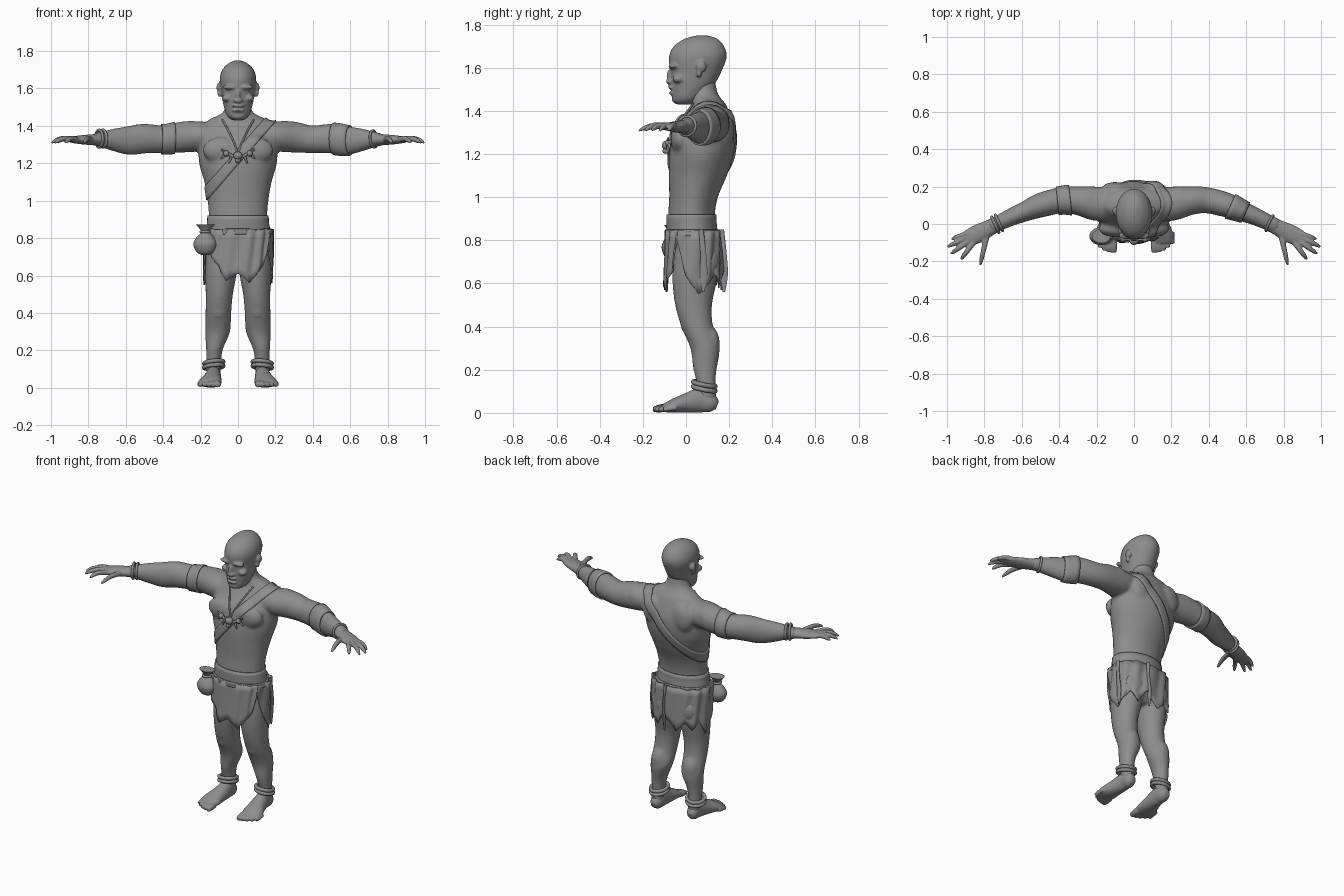
import bpy, bmesh, math
from mathutils import Vector, Matrix
from mathutils.bvhtree import BVHTree

cube = bpy.data.objects.get("Cube")
if cube:
    bpy.data.objects.remove(cube, do_unlink=True)

clay = bpy.data.materials.new("plain grey")
clay.use_nodes = True
clay.diffuse_color = (.27, .27, .27, 1)
clay.node_tree.nodes["Principled BSDF"].inputs["Base Color"].default_value = clay.diffuse_color
X, Y, Z = Vector((1, 0, 0)), Vector((0, 1, 0)), Vector((0, 0, 1))
SIDES = ((1, "left"), (-1, "right"))


def spline(rows, steps=4):
    """Smoothly interpolate rows of numbers."""
    p = [Vector(r) for r in rows]
    p = [p[0]] + p + [p[-1]]
    out = []
    for a, b, c, d in zip(p, p[1:], p[2:], p[3:]):
        for i in range(steps):
            t = i / steps
            out.append((b * 2 + (c - a) * t + (a * 2 - b * 5 + c * 4 - d) * t * t
                        + (b * 3 - a - c * 3 + d) * t ** 3) * .5)
    return out + [p[-1]]


def tube(bm, rows, ref, along=None, n=20):
    """Skin elliptical rings (x, y, z, radius along ref, other radius)."""
    rows = spline(rows)
    rings = []
    for i, r in enumerate(rows):
        before, after = rows[max(i - 1, 0)], rows[min(i + 1, len(rows) - 1)]
        t = along or (Vector(after[:3]) - Vector(before[:3])).normalized()
        u = (ref - t * ref.dot(t)).normalized()
        v = t.cross(u)
        ring = []
        for k in range(n):
            q = math.tau * k / n
            offset = u * max(r[3], .002) * math.cos(q) + v * max(r[4], .002) * math.sin(q)
            ring.append(bm.verts.new(Vector(r[:3]) + offset))
        rings.append(ring)
    for a, b in zip(rings, rings[1:]):
        for k in range(n):
            bm.faces.new((a[k], a[k - 1], b[k - 1], b[k]))
    bm.faces.new(rings[0])
    bm.faces.new(rings[-1][::-1])


def ball(bm, centre, radii):
    m = Matrix.Translation(centre) @ Matrix.Diagonal(radii).to_4x4()
    bmesh.ops.create_uvsphere(bm, u_segments=20, v_segments=12, radius=1, matrix=m)


def mirror(rows, s):
    return [(r[0] * s, *r[1:]) for r in rows]


def finish(name, bm):
    bmesh.ops.recalc_face_normals(bm, faces=bm.faces[:])
    mesh = bpy.data.meshes.new(name)
    bm.to_mesh(mesh)
    bm.free()
    mesh.materials.append(clay)
    ob = bpy.data.objects.new(name, mesh)
    bpy.context.collection.objects.link(ob)
    bpy.ops.object.select_all(action='DESELECT')
    ob.select_set(True)
    bpy.context.view_layer.objects.active = ob
    bpy.ops.object.shade_smooth_by_angle(angle=math.radians(50))
    return ob


def fuse(ob, voxel, smoothing):
    """Melt overlapping volumes into one skin."""
    m = ob.modifiers.new("fuse", 'REMESH')
    m.mode, m.voxel_size, m.use_smooth_shade = 'VOXEL', voxel, True
    m = ob.modifiers.new("soften", 'SMOOTH')
    m.factor, m.iterations = .5, smoothing


def thicken(ob, amount):
    m = ob.modifiers.new("thickness", 'SOLIDIFY')
    m.thickness, m.offset = amount, 0


# Body: torso, arms and legs with muscle masses
bm = bmesh.new()
tube(bm, [(0, .04, .62, .1, .07), (0, .04, .68, .165, .105), (0, .035, .78, .173, .112),
          (0, .025, .9, .157, .108), (0, .035, 1, .163, .113), (0, .055, 1.1, .18, .135),
          (0, .072, 1.2, .208, .15), (0, .085, 1.3, .21, .143), (0, .1, 1.38, .195, .105),
          (0, .105, 1.43, .16, .08), (0, .09, 1.465, .09, .066), (0, .08, 1.5, .068, .062),
          (0, .075, 1.55, .06, .06)], X, Z, 32)
arm = [(.1, .1, 1.35, .06, .08), (.2, .108, 1.345, .08, .092), (.3, .125, 1.34, .083, .078),
       (.39, .127, 1.328, .074, .07), (.5, .1, 1.332, .08, .066), (.58, .068, 1.322, .078, .054),
       (.66, .035, 1.325, .062, .047), (.73, .002, 1.327, .042, .042), (.77, -.015, 1.326, .033, .042)]
leg = [(.09, .045, .74, .085, .1), (.092, .04, .62, .086, .104), (.1, .035, .5, .073, .086),
       (.105, .052, .4, .069, .074), (.109, .088, .3, .067, .068), (.125, .088, .21, .046, .056),
       (.13, .093, .14, .04, .044), (.13, .1, .06, .038, .042)]
for s, side in SIDES:
    tube(bm, mirror(arm, s), Z)
    tube(bm, mirror(leg, s), X, Z)
    ball(bm, (.09 * s, -.025, 1.27), (.1, .047, .07))     # chest
    ball(bm, (.1 * s, .185, 1.32), (.075, .04, .09))      # shoulder blade
    ball(bm, (.25 * s, .12, 1.36), (.09, .082, .067))     # shoulder
    ball(bm, (.085 * s, .1, .7), (.08, .062, .085))       # buttock
    ball(bm, (.105 * s, .008, .41), (.04, .034, .045))    # knee
    ball(bm, (.112 * s, .115, .32), (.05, .042, .08))     # calf
body = finish("body", bm)
fuse(body, .009, 9)

# Head
bm = bmesh.new()
tube(bm, [(0, -.005, 1.43, .03, .04), (0, .005, 1.455, .06, .068), (0, .03, 1.52, .08, .1),
          (0, .045, 1.58, .089, .118), (0, .055, 1.65, .098, .134), (0, .06, 1.7, .084, .116),
          (0, .07, 1.735, .05, .073), (0, .075, 1.75, .014, .02)], X, Z, 32)
ball(bm, (0, -.042, 1.455), (.038, .024, .022))           # chin
ball(bm, (0, -.075, 1.535), (.026, .018, .014))           # nostrils
ball(bm, (0, -.072, 1.56), (.013, .018, .036))            # nose
ball(bm, (0, -.066, 1.508), (.035, .018, .008))           # upper lip
ball(bm, (0, -.062, 1.482), (.032, .018, .009))           # lower lip
for s, side in SIDES:
    ball(bm, (.04 * s, -.06, 1.607), (.043, .022, .013))  # brow
    ball(bm, (.058 * s, -.035, 1.548), (.028, .028, .02)) # cheek
    ball(bm, (.1 * s, .07, 1.605), (.015, .024, .027))    # ear
    ball(bm, (.098 * s, .06, 1.575), (.012, .013, .022))
fuse(finish("head", bm), .006, 3)

# Hands and feet
palm = [(.72, .005, 1.327, .036, .04), (.77, -.02, 1.326, .03, .043),
        (.83, -.05, 1.326, .025, .05), (.885, -.075, 1.326, .018, .045)]
fingers = [((.875, -.045), (.975, -.08)), ((.88, -.065), (.997, -.122)), ((.875, -.085), (.98, -.16)),
           ((.86, -.1), (.925, -.19)), ((.785, -.05), (.822, -.22))]
sole = [(.13, .145, .035, .02, .018), (.13, .12, .044, .043, .036), (.13, .07, .058, .057, .04),
        (.138, 0, .045, .045, .05), (.148, -.06, .032, .032, .062), (.153, -.1, .022, .02, .056)]
for s, side in SIDES:
    bm = bmesh.new()
    tube(bm, mirror(palm, s), Z)
    for (x, y), (p, q) in fingers:
        row = [(x, y, 1.326, .017, .017), ((x + p) / 2, (y + q) / 2, 1.332, .015, .014),
               (x + (p - x) * .8, y + (q - y) * .8, 1.322, .012, .012), (p, q, 1.308, .005, .006)]
        tube(bm, mirror(row, s), Z, n=10)
    fuse(finish(side + "_hand", bm), .005, 3)
    bm = bmesh.new()
    tube(bm, mirror(sole, s), Z)
    for i in range(5):
        x, y, r = .108 + .024 * i, -.145 + .003 * i * i, .019 - .0015 * i
        row = [(x, y + .055, .024, r, r), (x, y + .02, .02, r, r), (x, y - .008, .015, .012, .013)]
        tube(bm, mirror(row, s), Z, n=10)
    fuse(finish(side + "_foot", bm), .005, 3)

# Wrapped bands that cling to the body surface
bpy.context.view_layer.update()
skin = BVHTree.FromObject(body, bpy.context.evaluated_depsgraph_get())


def wrap(name, centre, axis, width, lift, n=56, rows=5):
    axis = Vector(axis).normalized()
    u = axis.orthogonal().normalized()
    v = axis.cross(u)
    bm = bmesh.new()
    loops = []
    for j in range(rows):
        origin = Vector(centre) + axis * width * (j / (rows - 1) - .5)
        loop = []
        for k in range(n):
            q = math.tau * k / n
            d = u * math.cos(q) + v * math.sin(q)
            hit = skin.ray_cast(origin, d)[0] or origin + d * .1
            loop.append(bm.verts.new(hit + d * lift))
        loops.append(loop)
    for a, b in zip(loops, loops[1:]):
        for k in range(n):
            bm.faces.new((a[k], a[k - 1], b[k - 1], b[k]))
    thicken(finish(name, bm), .009)


wrap("waist_wrap", (0, .03, .875), Z, .09, .004)
wrap("belt", (0, .03, .835), Z, .03, .012)
wrap("shoulder_strap", (0, .06, 1.235), (.39, 0, -.34), .055, .004)
wrap("left_forearm_wrap", (.555, .077, 1.325), (.9, -.4, 0), .09, .004)
wrap("right_arm_band", (-.375, .127, 1.33), (1, .1, 0), .07, .004)


# Ragged loincloth panels around the hips
def panel(name, start, end, hems):
    bm = bmesh.new()
    cols = []
    count = (len(hems) - 1) * 4
    for i in range(count + 1):
        k = min(i // 4, len(hems) - 2)
        f = i / 4 - k
        hem = hems[k] * (1 - f) + hems[k + 1] * f
        q = math.radians(start + (end - start) * i / count)
        c, d = (math.copysign(abs(w) ** .8, w) for w in (math.cos(q), math.sin(q)))
        col = []
        for j in range(7):
            drop = j / 6
            z = .845 + (hem - .845) * drop
            flare = .006 * math.sin(drop * 3 + i)
            col.append(bm.verts.new((c * (.18 + flare), .035 + d * (.125 + flare + .008 * drop), z)))
        cols.append(col)
    for a, b in zip(cols, cols[1:]):
        for j in range(6):
            bm.faces.new((a[j], b[j], b[j + 1], a[j + 1]))
    thicken(finish(name, bm), .007)


panel("loincloth_front", 208, 332, [.8, .7, .65, .57, .61, .56, .62, .66, .8])
panel("loincloth_back", -30, 210, [.8, .64, .55, .6, .64, .58, .66, .57, .63, .59, .64, .55, .64, .8])


# Bangles on wrists and ankles
def ring(name, centre, axis, major, minor):
    turn = Vector(axis).to_track_quat('Z', 'Y').to_euler()
    bpy.ops.mesh.primitive_torus_add(location=centre, rotation=turn, major_radius=major,
                                     minor_radius=minor, major_segments=32, minor_segments=10)
    ob = bpy.context.object
    ob.name = name
    ob.data.materials.append(clay)
    bpy.ops.object.shade_smooth()


for i in range(2):
    ring("right_wrist_bangle", (-.722 - .02 * i, .006 - .01 * i, 1.332), (.9, .42, 0), .046, .008)
    for s, side in SIDES:
        ring(side + "_ankle_bangle", (.13 * s, .085, .112 + .022 * i), (.1 * s, .2, 1), .052, .011)
ring("left_wrist_bangle", (.725, .004, 1.33), (.9, -.42, .1), .045, .007)

# Belt pouch with gathered neck
bm = bmesh.new()
pouch = [(.71, .02), (.725, .046), (.765, .064), (.8, .05), (.832, .022), (.85, .03), (.872, .05)]
tube(bm, [(-.175, -.065, z, r, r * .75) for z, r in pouch], X, Z)
finish("pouch", bm)
ring("pouch_tie", (-.175, -.065, .834), Z, .024, .007)

# Loose cloth tails
bm = bmesh.new()
for x, y in ((.182, .07), (.03, .165)):
    tube(bm, [(x, y, .85, .01, .012), (x + .006, y + .01, .74, .005, .014),
              (x, y + .012, .64, .006, .018), (x, y + .01, .56, .003, .006)], X, Z, 10)
finish("cloth_tails", bm)


# Necklace: cord laid on the chest, skull bead and tooth charms
def chest(x, z, lift):
    hit = skin.ray_cast(Vector((x, -1, z)), Y)[0]
    return (x, (hit.y if hit else 0) - lift, z)


bm = bmesh.new()
cord = [(abs(t) ** 1.3 * .085 * (1 if t > 0 else -1), 1.245 + .19 * abs(t)) for t in (i / 6 for i in range(-6, 7))]
tube(bm, [(*chest(x, z, .006), .005, .005) for x, z in cord], X + Y * .3, n=8)
finish("necklace_cord", bm)
bm = bmesh.new()
ball(bm, chest(0, 1.24, .018), (.024, .022, .022))
ball(bm, chest(0, 1.215, .018), (.014, .016, .014))
for s, side in SIDES:
    ball(bm, chest(.062 * s, 1.252, .014), (.016, .016, .016))
    for a, b in (((.025, 1.235), (.09, 1.275)), ((.03, 1.25), (.05, 1.2)), ((.065, 1.25), (.09, 1.225))):
        p, q = chest(a[0] * s, a[1], .012), chest(b[0] * s, b[1], .012)
        tube(bm, [(*p, .009, .009), (*q, .004, .004)], Y, n=8)
finish("necklace_charms", bm)
